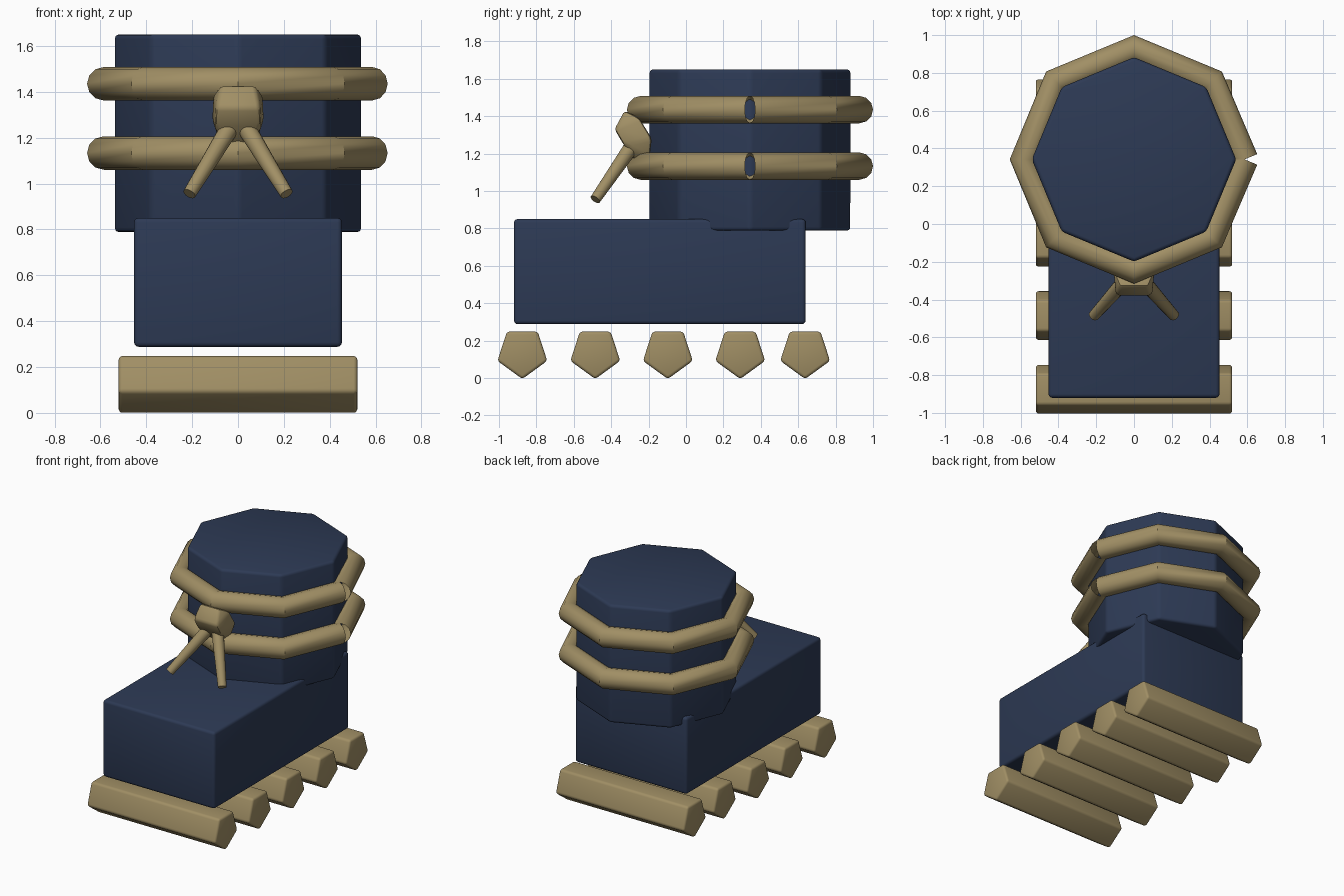
import bpy, bmesh, math
from mathutils import Vector

if "Cube" in bpy.data.objects:
    bpy.data.objects.remove(bpy.data.objects["Cube"])


def material(name, rgb):
    m = bpy.data.materials.new(name)
    m.diffuse_color = (*rgb, 1)
    m.use_nodes = True
    m.node_tree.nodes["Principled BSDF"].inputs["Base Color"].default_value = m.diffuse_color
    return m


BLUE = material("navy_blue", (0.026, 0.042, 0.090))
TAN = material("sand_tan", (0.355, 0.275, 0.130))


def smooth(ob, angle=35):
    bpy.ops.object.select_all(action='DESELECT')
    ob.select_set(True)
    bpy.context.view_layer.objects.active = ob
    bpy.ops.object.shade_smooth_by_angle(angle=math.radians(angle))


def finish(bm, name, mat, bevel=0.0, segments=3):
    bmesh.ops.recalc_face_normals(bm, faces=bm.faces)
    if bevel:
        bmesh.ops.bevel(bm, geom=bm.edges[:], offset=bevel, segments=segments,
                        profile=0.5, affect='EDGES', clamp_overlap=True)
    me = bpy.data.meshes.new(name)
    bm.to_mesh(me)
    bm.free()
    me.materials.append(mat)
    ob = bpy.data.objects.new(name, me)
    bpy.context.collection.objects.link(ob)
    smooth(ob)
    return ob


def prism(name, mat, points, depth, bevel):
    """Extrude a closed 3D outline along the depth vector."""
    bm = bmesh.new()
    face = bm.faces.new([bm.verts.new(p) for p in points])
    out = bmesh.ops.extrude_face_region(bm, geom=[face], use_keep_orig=True)
    verts = [g for g in out["geom"] if isinstance(g, bmesh.types.BMVert)]
    bmesh.ops.translate(bm, verts=verts, vec=depth)
    return finish(bm, name, mat, bevel)


def octagon(r, z):
    return [(r * math.cos(i * math.pi / 4), 0.342 + r * math.sin(i * math.pi / 4), z)
            for i in range(8)]


# Hull box and eight-sided tower
prism("hull", BLUE, [(-0.453, -0.92, 0.288), (0.453, -0.92, 0.288),
                     (0.453, 0.64, 0.288), (-0.453, 0.64, 0.288)], (0, 0, 0.562), 0.02)
prism("tower", BLUE, octagon(0.541, 0.788), (0, 0, 0.862), 0.02)

# Five-sided rollers, point down
for i, y in enumerate((-0.875, -0.485, -0.097, 0.29, 0.637)):
    ring = [(-0.52, y + 0.14 * math.sin(a), 0.135 - 0.14 * math.cos(a))
            for a in (k * math.tau / 5 for k in range(5))]
    prism(f"roller_{i + 1}", TAN, ring, (1.04, 0, 0), 0.016)

# Open tube rails around the tower, split on the right side
for i, z in enumerate((1.133, 1.435)):
    name = f"rail_{i + 1}"
    cu = bpy.data.curves.new(name, 'CURVE')
    cu.dimensions = '3D'
    cu.bevel_depth = 0.073
    cu.bevel_resolution = 4
    path = octagon(0.585, z)
    path.append(path[0])
    sp = cu.splines.new('POLY')
    sp.points.add(len(path) - 1)
    for p, co in zip(sp.points, path):
        p.co = (*co, 1)
    cu.materials.append(TAN)
    ob = bpy.data.objects.new(name, cu)
    bpy.context.collection.objects.link(ob)
    bpy.ops.object.select_all(action='DESELECT')
    ob.select_set(True)
    bpy.context.view_layer.objects.active = ob
    bpy.ops.object.convert(target='MESH')
    smooth(bpy.context.view_layer.objects.active)

# Lumpy gun mount: side profile (y, z, half width)
bm = bmesh.new()
for y, z, w in ((-0.328, 1.43, 0.075), (-0.382, 1.33, 0.095), (-0.335, 1.25, 0.1),
                (-0.27, 1.16, 0.05), (-0.195, 1.18, 0.08), (-0.183, 1.28, 0.113),
                (-0.25, 1.39, 0.108)):
    for s in (-1, 1):
        bm.verts.new((s * w, y, z))
bmesh.ops.convex_hull(bm, input=bm.verts[:])
bmesh.ops.dissolve_limit(bm, angle_limit=math.radians(4), verts=bm.verts[:], edges=bm.edges[:])
mount = finish(bm, "gun_mount", TAN, 0.016, 2)
smooth(mount, 60)

# Twin tapered barrels
for s, side in ((-1, "left"), (1, "right")):
    a, b = Vector((s * 0.025, -0.275, 1.26)), Vector((s * 0.212, -0.485, 0.955))
    d = b - a
    bm = bmesh.new()
    bmesh.ops.create_cone(bm, cap_ends=True, segments=16, radius1=0.042,
                          radius2=0.029, depth=d.length)
    rot = d.to_track_quat('Z', 'Y').to_matrix().to_4x4()
    rot.translation = (a + b) / 2
    bm.transform(rot)
    finish(bm, f"barrel_{side}", TAN)
